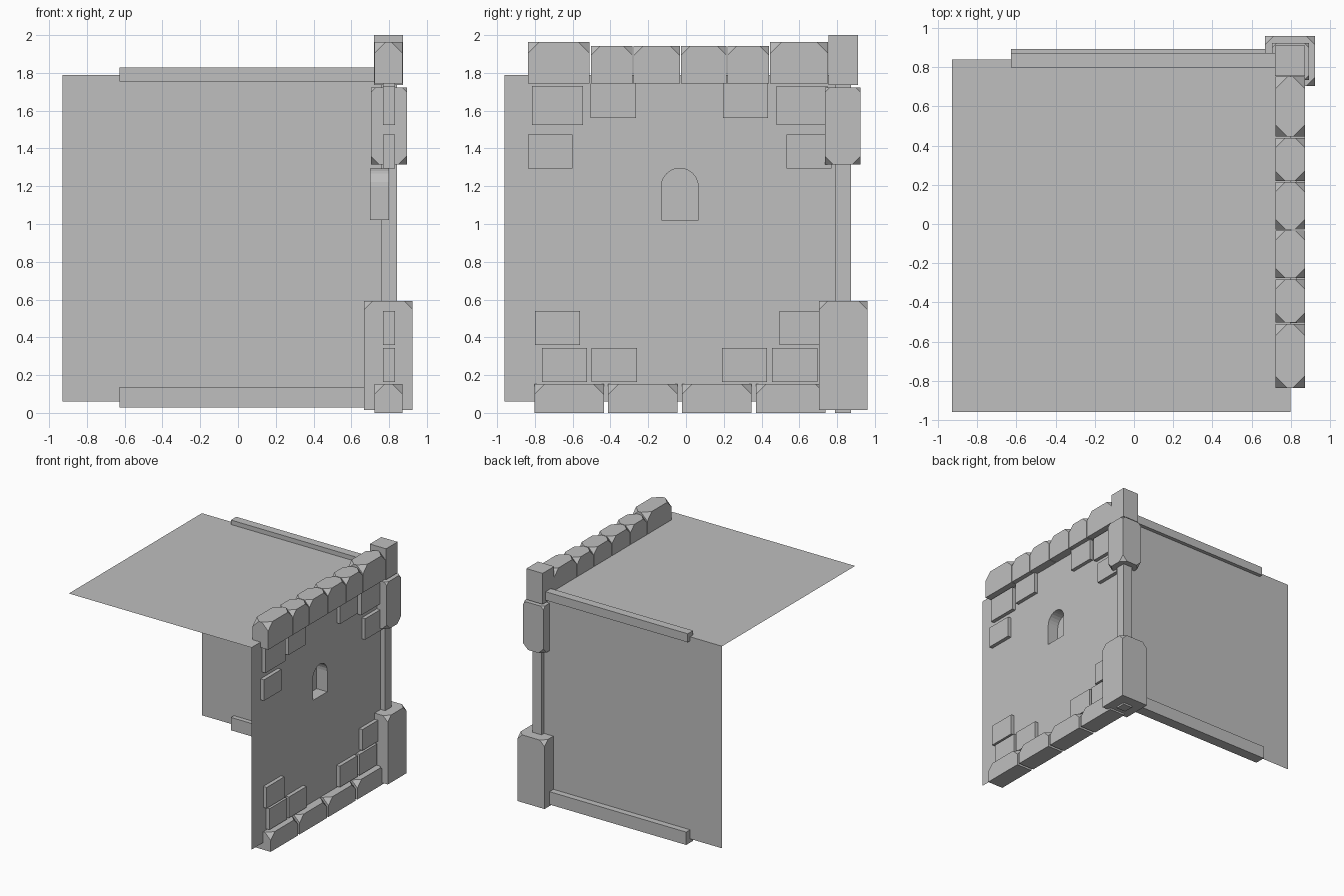
import bpy, bmesh, math
from mathutils import Vector

cube = bpy.data.objects.get("Cube")
if cube:
    bpy.data.objects.remove(cube, do_unlink=True)

GREY = (0.52, 0.52, 0.52, 1)
stone = bpy.data.materials.new("stone_grey")
stone.use_nodes = True
stone.diffuse_color = GREY
stone.node_tree.nodes["Principled BSDF"].inputs["Base Color"].default_value = GREY


def finish(name, bm):
    mesh = bpy.data.meshes.new(name)
    bm.to_mesh(mesh)
    bm.free()
    mesh.materials.append(stone)
    obj = bpy.data.objects.new(name, mesh)
    bpy.context.collection.objects.link(obj)
    return obj


def block(name, x, y, z, top=0, bottom=0):
    """Box from three ranges, with corners clipped at top and bottom."""
    bm = bmesh.new()
    bmesh.ops.create_cube(bm, size=1)
    for v in bm.verts:
        v.co = Vector([(r[0] + r[1]) / 2 + c * (r[1] - r[0])
                       for r, c in zip((x, y, z), v.co)])
    mid = sum(z) / 2
    for cut, sign in ((top, 1), (bottom, -1)):
        if cut:
            corners = [v for v in bm.verts
                       if (v.co.z - mid) * sign > 0 and len(v.link_edges) == 3]
            bmesh.ops.bevel(bm, geom=corners, offset=cut, offset_type='OFFSET',
                            segments=1, affect='VERTICES')
    bmesh.ops.recalc_face_normals(bm, faces=bm.faces)
    return finish(name, bm)


def sheet(name, points):
    bm = bmesh.new()
    bm.faces.new([bm.verts.new(p) for p in points])
    return finish(name, bm)


# Thin shell extents
L, R, F, B, LOW, HIGH = -0.93, 0.80, -0.96, 0.84, 0.06, 1.79
sheet("roof", [(L, F, HIGH), (R, F, HIGH), (R, B, HIGH), (L, B, HIGH)])
sheet("back_wall", [(R, B, LOW), (L, B, LOW), (L, B, HIGH), (R, B, HIGH)])

# Side wall with an arched window niche
bm = bmesh.new()
cy, radius, spring, sill, depth = -0.033, 0.098, 1.197, 1.02, 0.70
arch = [(cy - radius, sill), (cy + radius, sill)]
arch += [(cy + radius * math.cos(a), spring + radius * math.sin(a))
         for a in (math.pi * i / 12 for i in range(13))]
border = [(F, LOW), (B, LOW), (B, HIGH), (F, HIGH)]


def ring(points, x):
    verts = [bm.verts.new((x, y, z)) for y, z in points]
    edges = [bm.edges.new((v, verts[i - 1])) for i, v in enumerate(verts)]
    return verts, edges


outer, outer_edges = ring(border, R)
rim, rim_edges = ring(arch, R)
bmesh.ops.triangle_fill(bm, edges=outer_edges + rim_edges, use_beauty=True)
inner, inner_edges = ring(arch, depth)
bm.faces.new(inner)
for i in range(len(rim)):
    bm.faces.new((rim[i - 1], rim[i], inner[i], inner[i - 1]))
bm.normal_update()
centre = Vector((R, cy, spring))
for f in bm.faces:
    c = f.calc_center_median()
    if abs(f.normal.x) > 0.5:
        wrong = f.normal.x < 0
    else:
        wrong = f.normal.dot(centre - c) < 0
    if wrong:
        f.normal_flip()
finish("side_wall", bm)

# Parapet and footing stones along the side wall
STONE_X = (0.723, 0.872)
cuts = [-0.84, -0.507, -0.28, -0.03, 0.217, 0.443, 0.755]
for i, (a, b) in enumerate(zip(cuts, cuts[1:])):
    end = i in (0, len(cuts) - 2)
    block(f"parapet_stone_{i + 1}", STONE_X, (a + 0.003, b - 0.003),
          (1.743, 1.963 if end else 1.943), top=0.06 if end else 0.05)
for i in range(4):
    a = -0.803 + i * 0.391
    block(f"footing_stone_{i + 1}", STONE_X, (a, a + 0.368), (0, 0.153), top=0.055)

# Raised bricks near the wall corners: y start, z start, width, height
bricks = [(-0.815, 1.525, 0.27, 0.205), (-0.505, 1.56, 0.24, 0.185),
          (0.195, 1.56, 0.24, 0.185), (0.48, 1.525, 0.27, 0.205),
          (-0.837, 1.295, 0.237, 0.18), (0.532, 1.295, 0.237, 0.18),
          (-0.80, 0.36, 0.24, 0.18), (0.496, 0.36, 0.24, 0.18)]
bricks += [(y, 0.163, 0.24, 0.18) for y in (-0.763, -0.5, 0.19, 0.455)]
for i, (y, z, w, h) in enumerate(bricks):
    block(f"wall_brick_{i + 1}", (0.768, 0.832), (y, y + w), (z, z + h))

# Corner column
block("column_shaft", (0.757, 0.843), (0.788, 0.874), (0, 1.75))
block("column_base", (0.668, 0.925), (0.705, 0.96), (0.015, 0.593), top=0.045)
block("column_capital", (0.704, 0.894), (0.735, 0.925), (1.315, 1.722),
      top=0.025, bottom=0.045)
block("column_top", (0.72, 0.874), (0.755, 0.911), (1.735, 2.0))

# Horizontal beams on the back wall
block("upper_beam", (-0.627, 0.75), (0.80, 0.872), (1.755, 1.828))
block("lower_beam", (-0.627, 0.70), (0.80, 0.893), (0.028, 0.138))
